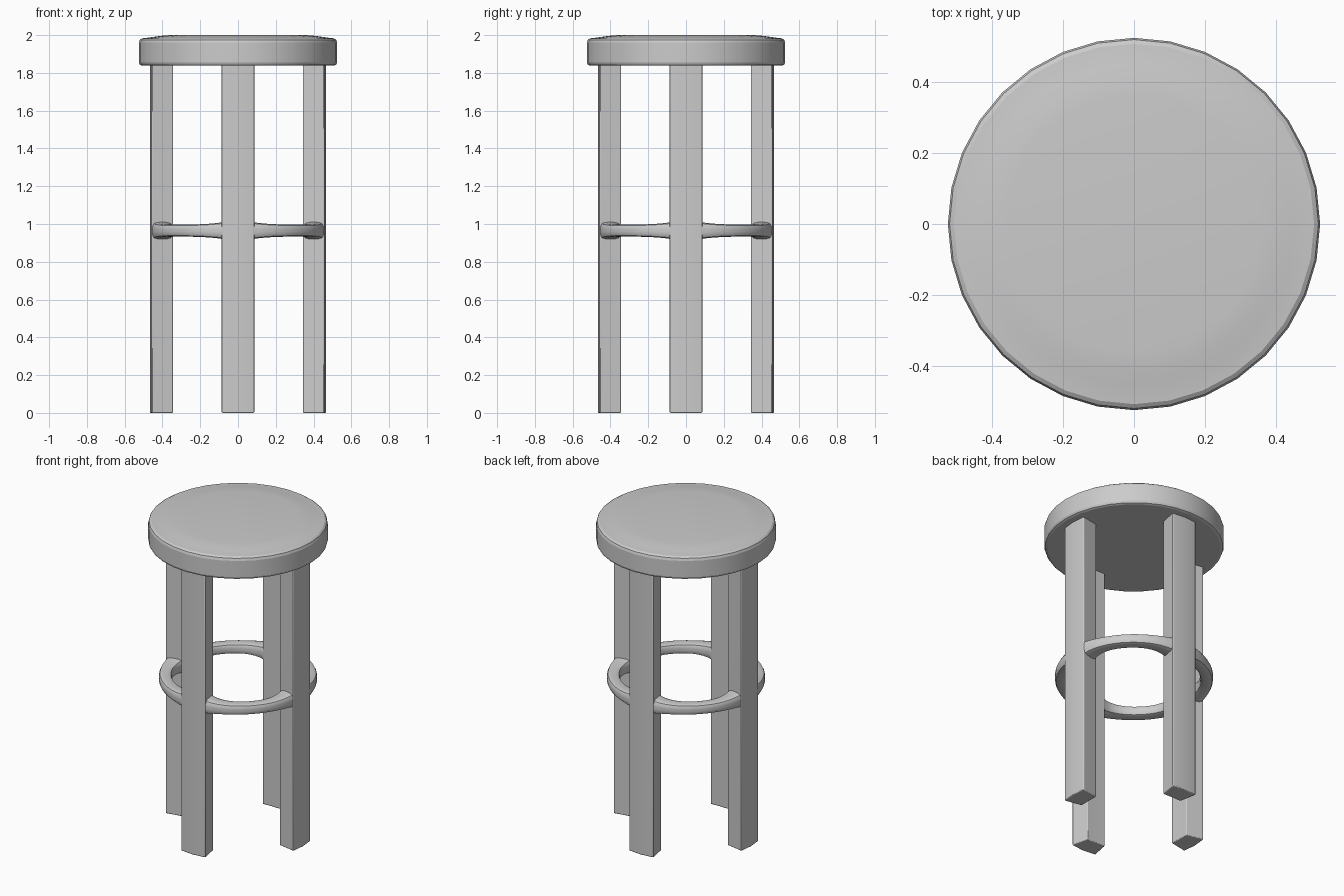
import bpy, bmesh
from math import sin, cos, pi, radians

if "Cube" in bpy.data.objects:
    bpy.data.objects.remove(bpy.data.objects["Cube"])


def make(name, bm, angle):
    """Turn a bmesh into an object, smooth below the given angle."""
    bmesh.ops.recalc_face_normals(bm, faces=bm.faces[:])
    mesh = bpy.data.meshes.new(name)
    bm.to_mesh(mesh)
    bm.free()
    ob = bpy.data.objects.new(name, mesh)
    bpy.context.collection.objects.link(ob)
    bpy.ops.object.select_all(action='DESELECT')
    ob.select_set(True)
    bpy.context.view_layer.objects.active = ob
    bpy.ops.object.shade_smooth_by_angle(angle=radians(angle))
    return ob


def loft(name, sections, angle):
    """Skin a list of closed point loops and cap both ends."""
    bm = bmesh.new()
    loops = [[bm.verts.new(p) for p in s] for s in sections]
    n = len(loops[0])
    for a, b in zip(loops, loops[1:]):
        for i in range(n):
            j = (i + 1) % n
            bm.faces.new((a[i], a[j], b[j], b[i]))
    bm.faces.new(loops[0])
    bm.faces.new(loops[-1])
    return make(name, bm, angle)


def polar(r, a, z):
    return (r * cos(a), r * sin(a), z)


# Seat: 32-sided disc with a rounded rim and a gently raised top
profile = [(0.508, 1.838), (0.52, 1.843), (0.525, 1.855), (0.525, 1.96),
           (0.52, 1.975), (0.508, 1.983), (0.485, 1.985), (0.45, 1.99),
           (0.41, 1.996), (0.36, 2.0)]
loft("seat", [[polar(r, 2 * pi * i / 32, z) for i in range(32)]
              for r, z in profile], 12)

# Legs: wedge-shaped posts with a curved outer face
HALF = radians(10.8)
names = ["right", "back", "left", "front"]
for k, side in enumerate(names):
    c = k * pi / 2
    outline = [(0.465, -HALF), (0.466, 0), (0.465, HALF),
               (0.35, HALF), (0.345, 0), (0.35, -HALF)]
    leg = loft(side + "_leg", [[polar(r, c + a, z) for r, a in outline]
                               for z in (0.0, 1.85)], 30)
    bevel = leg.modifiers.new("soft_edges", 'BEVEL')
    bevel.width = 0.005
    bevel.segments = 2
    bevel.limit_method = 'ANGLE'
    bevel.angle_limit = radians(30)


# Foot ring: four curved rails that flare out where they meet the legs
def rail_section(a, flare):
    outer = 0.462
    inner = 0.387 - 0.037 * flare
    hw, hh = (outer - inner) / 2, 0.032 + 0.014 * flare
    pts = []
    for i in range(20):
        t = 2 * pi * (i + 0.5) / 20
        x, z = cos(t), sin(t)
        k = (abs(x) ** 4 + abs(z) ** 4) ** -0.25
        pts.append(polar((outer + inner) / 2 + hw * k * x, a, 0.965 + hh * k * z))
    return pts


STEPS = 14
for k, side in enumerate(names):
    start, end = k * pi / 2 + radians(9.5), (k + 1) * pi / 2 - radians(9.5)
    sections = []
    for i in range(STEPS + 1):
        u = i / STEPS
        sections.append(rail_section(start + (end - start) * u,
                                     abs(2 * u - 1) ** 3))
    loft("foot_rail_" + side + "_to_" + names[(k + 1) % 4], sections, 40)
